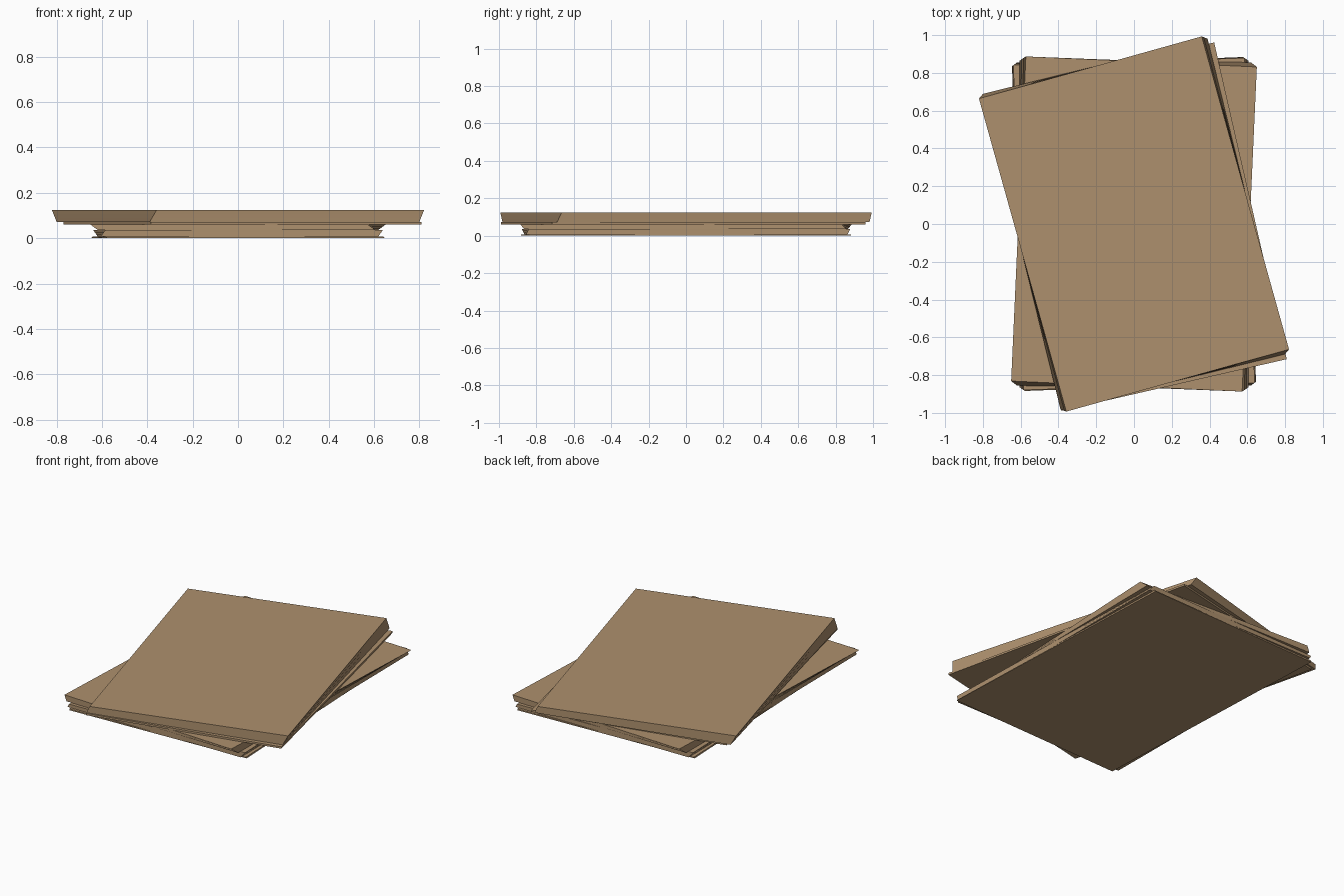
import bpy, bmesh
from math import cos, sin, radians

if "Cube" in bpy.data.objects:
    bpy.data.objects.remove(bpy.data.objects["Cube"])

HALF_W, HALF_L = 0.612, 0.86

paper = bpy.data.materials.new("tan_paper")
paper.diffuse_color = (0.42, 0.28, 0.155, 1)
paper.use_nodes = True
paper.node_tree.nodes["Principled BSDF"].inputs["Base Color"].default_value = paper.diffuse_color


def sheet_stack(name, z0, z1, turn0, turn1, shift=(0, 0), steps=3):
    """Rectangular block of sheets fanned from turn0 to turn1 degrees."""
    bm = bmesh.new()
    rings = []
    for i in range(steps + 1):
        t = i / steps
        a = radians(turn0 + (turn1 - turn0) * t)
        z = z0 + (z1 - z0) * t
        ring = []
        for sx, sy in ((-1, -1), (1, -1), (1, 1), (-1, 1)):
            x, y = sx * HALF_W, sy * HALF_L
            ring.append(bm.verts.new((x * cos(a) - y * sin(a) + shift[0],
                                      x * sin(a) + y * cos(a) + shift[1], z)))
        rings.append(ring)
    for lo, hi in zip(rings, rings[1:]):
        for k in range(4):
            n = (k + 1) % 4
            bm.faces.new((lo[k], lo[n], hi[n], hi[k]))
    bm.faces.new(rings[0][::-1])
    bm.faces.new(rings[-1])
    mesh = bpy.data.meshes.new(name)
    bm.to_mesh(mesh)
    bm.free()
    mesh.materials.append(paper)
    obj = bpy.data.objects.new(name, mesh)
    bpy.context.collection.objects.link(obj)


# lower pile, lying nearly straight
sheet_stack("bottom_sheet", 0.0, 0.007, 2.3, 2.0, steps=1)
sheet_stack("lower_stack", 0.007, 0.036, 0.4, 1.8)
sheet_stack("middle_stack", 0.036, 0.060, -0.4, -2.6)
# upper pile, turned across the lower one
sheet_stack("turned_sheets", 0.060, 0.072, 12.9, 12.9, (0.02, -0.014), 1)
sheet_stack("top_stack", 0.072, 0.125, 13.8, 15.6)
